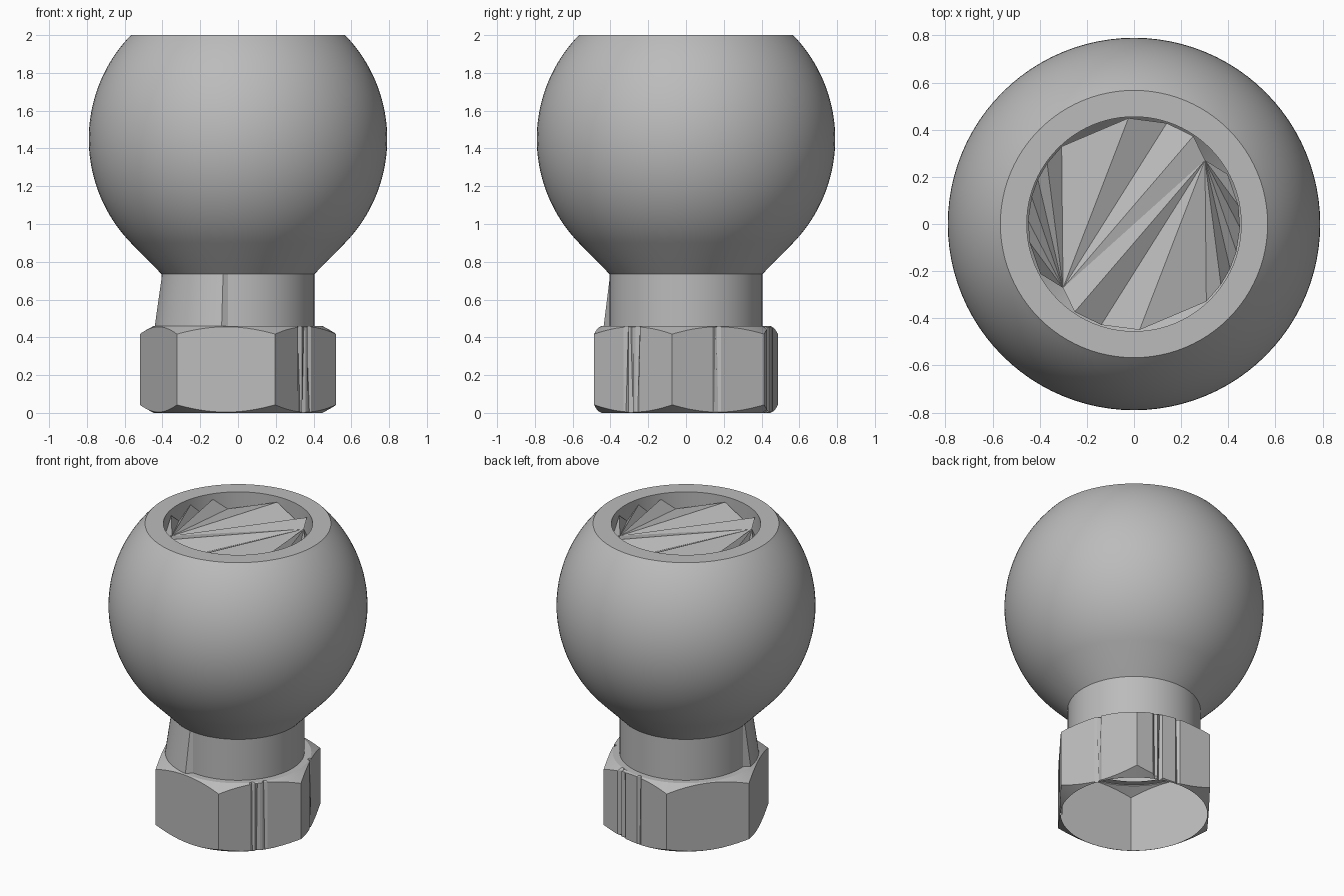
import bpy, bmesh
from math import sin, cos, radians, asin, pi
from mathutils import Vector

cube = bpy.data.objects.get("Cube")
if cube:
    bpy.data.objects.remove(cube, do_unlink=True)

# Single grey material
grey = bpy.data.materials.new("plain grey")
grey.use_nodes = True
colour = (0.5, 0.5, 0.5, 1)
grey.diffuse_color = colour
grey.node_tree.nodes["Principled BSDF"].inputs["Base Color"].default_value = colour


def polar(r, deg, z):
    return Vector((r * cos(radians(deg)), r * sin(radians(deg)), z))


def finish(name, bm, smooth_angle=None):
    mesh = bpy.data.meshes.new(name)
    bm.to_mesh(mesh)
    bm.free()
    mesh.materials.append(grey)
    obj = bpy.data.objects.new(name, mesh)
    bpy.context.collection.objects.link(obj)
    if smooth_angle:
        bpy.ops.object.select_all(action='DESELECT')
        obj.select_set(True)
        bpy.context.view_layer.objects.active = obj
        bpy.ops.object.shade_smooth_by_angle(angle=radians(smooth_angle))
    return obj


def loft(name, rings, smooth_angle):
    """Bridge closed rings that run anticlockwise, from bottom to top."""
    bm = bmesh.new()
    rows = [[bm.verts.new(p) for p in ring] for ring in rings]
    n = len(rows[0])
    for low, high in zip(rows, rows[1:]):
        for i in range(n):
            j = (i + 1) % n
            bm.faces.new((low[i], low[j], high[j], high[i]))
    return finish(name, bm, smooth_angle)


# Ball with conical base, flat rim and bore
BALL_R, BALL_Z = 0.79, 1.45
start, end = -asin(0.55 / BALL_R), asin(0.55 / BALL_R)
profile = [(0.405, 0.735)]
for k in range(41):
    a = start + (end - start) * k / 40
    profile.append((BALL_R * cos(a), BALL_Z + BALL_R * sin(a)))
profile += [(0.455, 2.0), (0.455, 1.8)]
turn = [i * 3.75 for i in range(96)]
loft("ball", [[polar(r, d, z) for d in turn] for r, z in profile], 30)

# Neck, flaring towards one nut corner
foot = [polar(0.445 if 185 < d < 262 else 0.405, d, 0.455) for d in turn]
loft("neck", [foot, [polar(0.405, d, 0.735) for d in turn]], 30)

# Open hexagonal nut, chamfered at both ends, with shallow worn grooves
TILT, HEIGHT, APOTHEM = -8, 0.46, 0.4547
grooves = {20: (0.02, 0.0), 22: (0.0, 0.02), 66: (0.02, 0.03), 70: (0.03, 0.01),
           86: (0.01, 0.02), 316: (0.0, 0.02), 320: (0.02, 0.0), 326: (0.0, 0.02)}
nut_rings = [[] for _ in range(6)]
for step in range(180):
    d = step * 2 + TILT
    hex_r = APOTHEM / cos(radians(step * 2 % 60 - 30))
    bottom_cut, top_cut = grooves.get(d % 360, (0, 0))
    low_r, high_r = hex_r - bottom_cut, hex_r - top_cut
    drop = 0.55 * (hex_r - 0.447)
    points = [(min(0.447, low_r), 0), (low_r, drop), (high_r, HEIGHT - drop),
              (min(0.447, high_r), HEIGHT), (0.40, HEIGHT)]
    for ring, (r, z) in zip(nut_rings, points):
        ring.append(polar(r, d, z))
loft("hex_nut", nut_rings[:5], 20)

# Creased insert in the bore: two folded fans, half a turn apart
bm = bmesh.new()
for half in (0, 180):
    hub = polar(0.405, 222 + half, 1.94)
    edge = [polar(0.45, d + half, 1.965 if i % 2 else 1.89)
            for i, d in enumerate((208, 190, 178, 165, 155, 145, 133, 93, 72, 56))]
    edge.append(polar(0.405, 42 + half, 1.94))
    for p, q in zip(edge, edge[1:]):
        face = bm.faces.new([bm.verts.new(v) for v in (hub, q, p)])
        face.normal_update()
        if face.normal.z < 0:
            face.normal_flip()
finish("creased_insert", bm)
